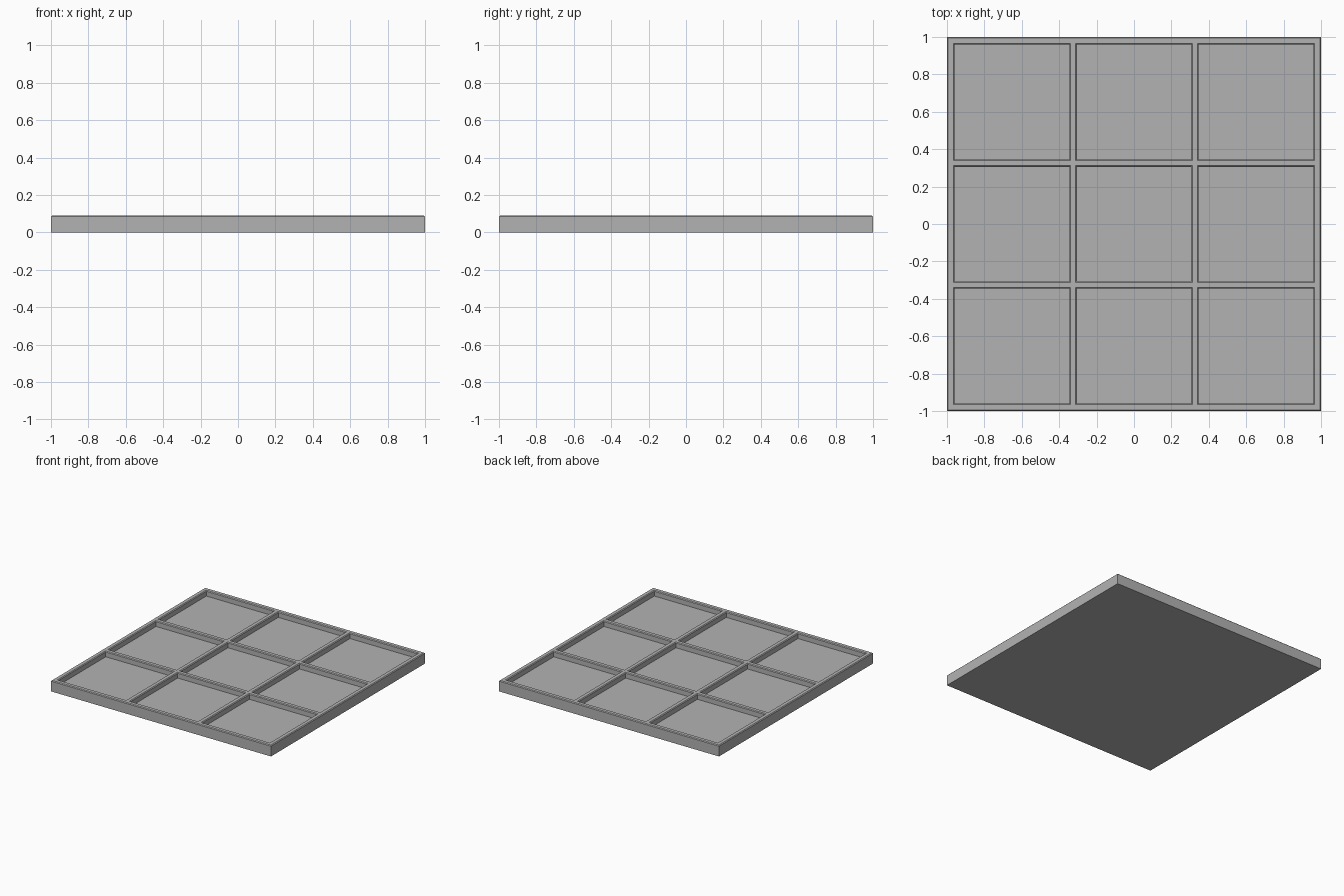
import bpy, bmesh

if "Cube" in bpy.data.objects:
    bpy.data.objects.remove(bpy.data.objects["Cube"])

HEIGHT = 0.09      # overall tray height
FLOOR = 0.045      # level of the pocket floors
BEVEL = 0.006      # small chamfer on rim and pocket edges
# pocket openings along one axis
SPANS = [(-0.966, -0.340), (-0.312, 0.312), (0.340, 0.966)]

grey = bpy.data.materials.new("plain grey")
grey.diffuse_color = (0.45, 0.45, 0.45, 1)
grey.use_nodes = True
grey.node_tree.nodes["Principled BSDF"].inputs["Base Color"].default_value = grey.diffuse_color

bm = bmesh.new()


def ring(x0, x1, y0, y1, z):
    """Four corners of a level rectangle."""
    return [bm.verts.new(p) for p in
            ((x0, y0, z), (x1, y0, z), (x1, y1, z), (x0, y1, z))]


def bridge(a, b):
    """Wall of quads between two rectangles."""
    for i in range(4):
        j = (i + 1) % 4
        bm.faces.new((a[i], a[j], b[j], b[i]))


# flat top of the rim and dividers, as a lattice around the pockets
e = 1 - BEVEL
lines = [-e] + [v for span in SPANS for v in span] + [e]
n = len(lines)
top = [[bm.verts.new((x, y, HEIGHT)) for y in lines] for x in lines]
for i in range(n - 1):
    for j in range(n - 1):
        corners = [top[i][j], top[i + 1][j], top[i + 1][j + 1], top[i][j + 1]]
        if i % 2 and j % 2:
            # pocket: chamfered lip, straight walls, flat floor
            x0, x1 = lines[i] + BEVEL, lines[i + 1] - BEVEL
            y0, y1 = lines[j] + BEVEL, lines[j + 1] - BEVEL
            lip = ring(x0, x1, y0, y1, HEIGHT - BEVEL)
            floor = ring(x0, x1, y0, y1, FLOOR)
            bridge(corners, lip)
            bridge(lip, floor)
            bm.faces.new(floor)
        else:
            bm.faces.new(corners)

# outer chamfer, following the lattice boundary
shoulder = {}
for i in range(n):
    for j in range(n):
        if i in (0, n - 1) or j in (0, n - 1):
            x = {0: -1, n - 1: 1}.get(i, lines[i])
            y = {0: -1, n - 1: 1}.get(j, lines[j])
            shoulder[i, j] = (bm.verts.new((x, y, HEIGHT - BEVEL)),
                              bm.verts.new((x, y, 0)))
loop = ([(i, 0) for i in range(n - 1)] + [(n - 1, j) for j in range(n - 1)]
        + [(i, n - 1) for i in range(n - 1, 0, -1)]
        + [(0, j) for j in range(n - 1, 0, -1)])
for a, b in zip(loop, loop[1:] + loop[:1]):
    (ua, la), (ub, lb) = shoulder[a], shoulder[b]
    bm.faces.new((top[a[0]][a[1]], top[b[0]][b[1]], ub, ua))
    bm.faces.new((ua, ub, lb, la))     # outer side
# underside
bm.faces.new([shoulder[k][1] for k in loop])

bmesh.ops.recalc_face_normals(bm, faces=bm.faces[:])
mesh = bpy.data.meshes.new("divided_tray")
bm.to_mesh(mesh)
bm.free()
mesh.materials.append(grey)
tray = bpy.data.objects.new("divided_tray", mesh)
bpy.context.collection.objects.link(tray)
